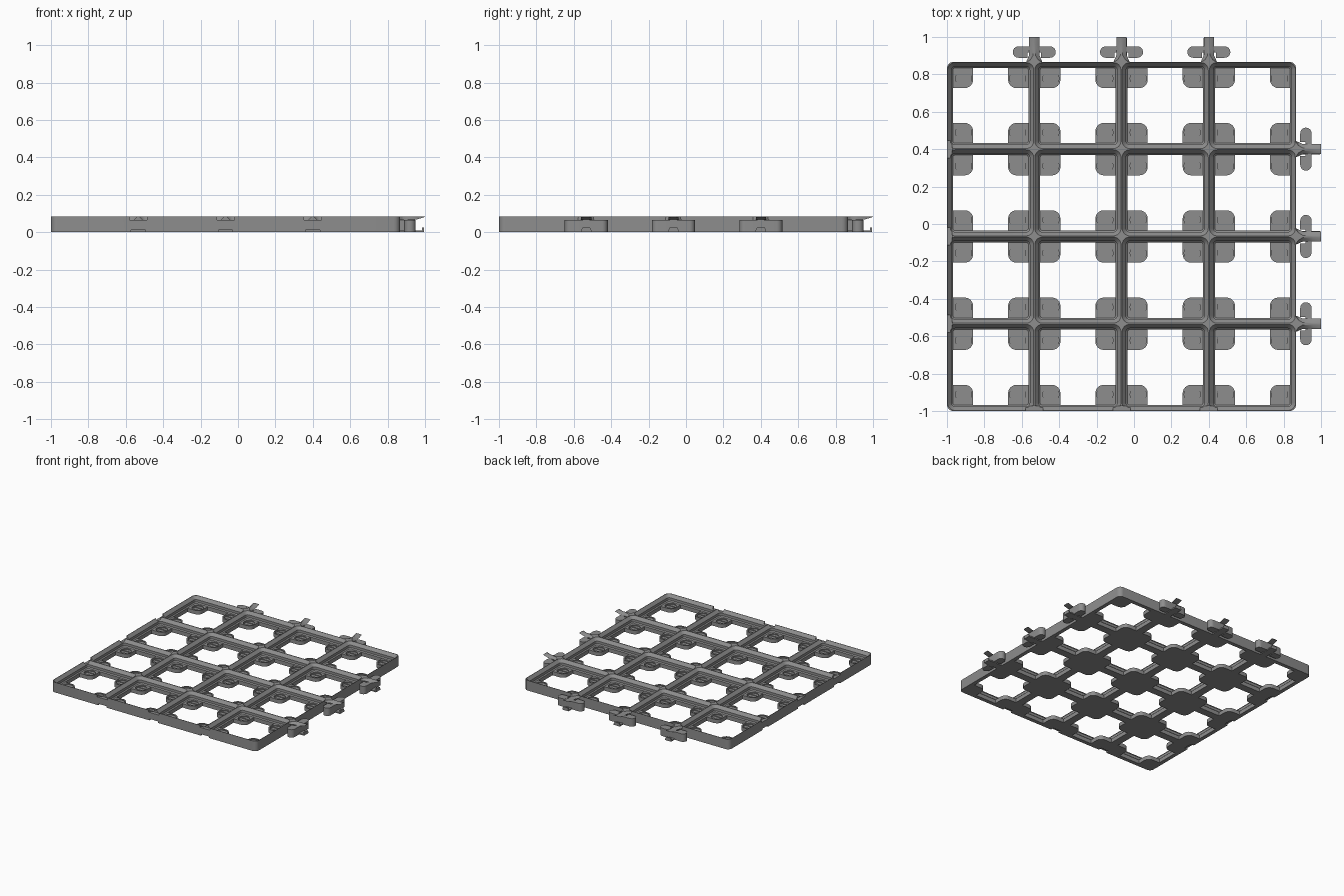
import bpy, bmesh, math
from mathutils import Vector

if "Cube" in bpy.data.objects:
    bpy.data.objects.remove(bpy.data.objects["Cube"])

PITCH = 0.4667           # cell spacing
EDGE = -1 + 4 * PITCH    # far outer edge of the frame
TOP = 0.083              # frame height
PAD = 0.0317             # pad height
JOINTS = [-1 + PITCH * i for i in (1, 2, 3)]
CENTRES = [-1 + PITCH * (i + 0.5) for i in range(4)]

grey = bpy.data.materials.new("mid grey")
grey.diffuse_color = (0.27, 0.27, 0.27, 1)
grey.use_nodes = True
grey.node_tree.nodes["Principled BSDF"].inputs["Base Color"].default_value = grey.diffuse_color


def arc(cx, cy, r, a0, a1, n=6):
    return [(cx + r * math.cos(math.radians(a0 + (a1 - a0) * i / n)),
             cy + r * math.sin(math.radians(a0 + (a1 - a0) * i / n))) for i in range(n + 1)]


def rounded(h, r):
    c = h - r
    return (arc(c, c, r, 0, 90) + arc(-c, c, r, 90, 180)
            + arc(-c, -c, r, 180, 270) + arc(c, -c, r, 270, 360))


def loft(bm, rings):
    """Closed solid through rings of 3D points."""
    vs = [[bm.verts.new(p) for p in ring] for ring in rings]
    n = len(vs[0])
    for a, b in zip(vs, vs[1:]):
        for i in range(n):
            bm.faces.new((a[i], a[(i + 1) % n], b[(i + 1) % n], b[i]))
    bm.faces.new(vs[0][::-1])
    bm.faces.new(vs[-1])


def prism(bm, pts, z0, z1):
    loft(bm, [[(x, y, z) for x, y in pts] for z in (z0, z1)])


def rect(x0, x1, y0, y1):
    return [(x0, y0), (x1, y0), (x1, y1), (x0, y1)]


def make(name, bm):
    bmesh.ops.recalc_face_normals(bm, faces=bm.faces[:])
    me = bpy.data.meshes.new(name)
    bm.to_mesh(me)
    bm.free()
    ob = bpy.data.objects.new(name, me)
    bpy.context.collection.objects.link(ob)
    me.materials.append(grey)
    return ob


def cut(target, bm):
    """Subtract a bmesh from the target and drop the cutter."""
    tool = make("cutter", bm)
    mod = target.modifiers.new("cut", 'BOOLEAN')
    mod.operation, mod.solver, mod.object = 'DIFFERENCE', 'EXACT', tool
    bpy.context.view_layer.objects.active = target
    bpy.ops.object.modifier_apply(modifier=mod.name)
    bpy.data.objects.remove(tool)


# frame blank
bm = bmesh.new()
mid = (EDGE - 1) / 2
prism(bm, [(x + mid, y + mid) for x, y in rounded(2 * PITCH, 0.035)], 0, TOP)
frame = make("grid_frame", bm)

# stepped, tapered pocket of each cell
profile = [(PAD, 0.0317), (0.0394, 0.0239), (0.0594, 0.0239), (TOP, 0.003), (0.095, 0.003)]
bm = bmesh.new()
for cx in CENTRES:
    for cy in CENTRES:
        loft(bm, [[(cx + x, cy + y, z) for x, y in rounded(PITCH / 2 - d, 0.044 - d)]
                  for z, d in profile])
cut(frame, bm)

# floor openings that leave a rounded pad in every corner
a, b, r = PITCH / 2 - 0.0317, PITCH / 2 - 0.14, 0.045
quarter = [(a, b)] + arc(b + r, b + r, r, 270, 180) + [(b, a)]
outline = []
for k in range(4):
    c, s = ((1, 0), (0, 1), (-1, 0), (0, -1))[k]
    outline += [(c * x - s * y, s * x + c * y) for x, y in quarter]
bm = bmesh.new()
for cx in CENTRES:
    for cy in CENTRES:
        prism(bm, [(cx + x, cy + y) for x, y in outline], -0.02, 0.036)
cut(frame, bm)

# round pad recesses, then a slightly deeper band across each
m = PITCH / 2 - 0.089
spots = [(cx + i * m, cy + j * m) for cx in CENTRES for cy in CENTRES
         for i in (-1, 1) for j in (-1, 1)]
ang = math.degrees(math.asin(0.016 / 0.043))
bands = arc(0, 0, 0.043, -ang, ang, 4) + arc(0, 0, 0.043, 180 - ang, 180 + ang, 4)
for shape, z in ((arc(0, 0, 0.043, 0, 345, 23), 0.024), (bands, 0.018)):
    bm = bmesh.new()
    for x0, y0 in spots:
        prism(bm, [(x0 + x, y0 + y) for x, y in shape], z, 0.035)
    cut(frame, bm)

# receiving notches on the front and left edges
bm = bmesh.new()
for p in JOINTS:
    for h, z0, z1 in ((0.047, 0.066, 0.1), (0.038, -0.02, 0.012)):
        prism(bm, rect(-1.05, -0.972, p - h, p + h), z0, z1)
        prism(bm, rect(p - h, p + h, -1.05, -0.972), z0, z1)
cut(frame, bm)


def connector(name, place):
    """Clip in local axes: u outward, v sideways."""
    bm = bmesh.new()

    def section(u, w0, w1, z0, z1):
        return [(u, -w0, z0), (u, w0, z0), (u, w1, z1), (u, -w1, z1)]
    # upper arm: flared root, ridged bar, pointed tip
    loft(bm, [section(-0.005, 0.045, 0.045, 0.066, TOP), section(0.012, 0.038, 0.02, 0.066, TOP),
              section(0.036, 0.027, 0.006, 0.066, TOP), section(0.09, 0.027, 0.006, 0.068, TOP),
              section(0.133, 0.027, 0.006, 0.081, TOP)])
    # lower arm with hooked end
    prism(bm, rect(-0.005, 0.127, -0.028, 0.028), 0, 0.01)
    loft(bm, [section(u, 0.028, 0.02, 0.009, 0.026) for u in (0.117, 0.127)])
    # central web and the link between the side wings
    prism(bm, rect(-0.005, 0.08, -0.018, 0.018), 0.009, 0.067)
    prism(bm, rect(0.05, 0.083, -0.04, 0.04), 0.001, 0.064)
    # rounded side wings
    for s in (-1, 1):
        wing = [(0.022, 0.037), (0.083, 0.037)] + arc(0.0525, 0.0845, 0.0305, 0, 180, 12)
        prism(bm, [(u, s * v) for u, v in wing], 0, 0.065)
    for v in bm.verts:
        v.co = Vector(place(*v.co))
    make(name, bm)


# connectors on the right and back edges
for i, p in enumerate(JOINTS):
    connector(f"right_connector_{i + 1}", lambda u, v, z: (EDGE + u, p + v, z))
    connector(f"back_connector_{i + 1}", lambda u, v, z: (p + v, EDGE + u, z))

# smooth rounded corners, crisp edges
for ob in bpy.data.objects:
    ob.select_set(True)
bpy.context.view_layer.objects.active = frame
bpy.ops.object.shade_smooth_by_angle(angle=math.radians(25))
